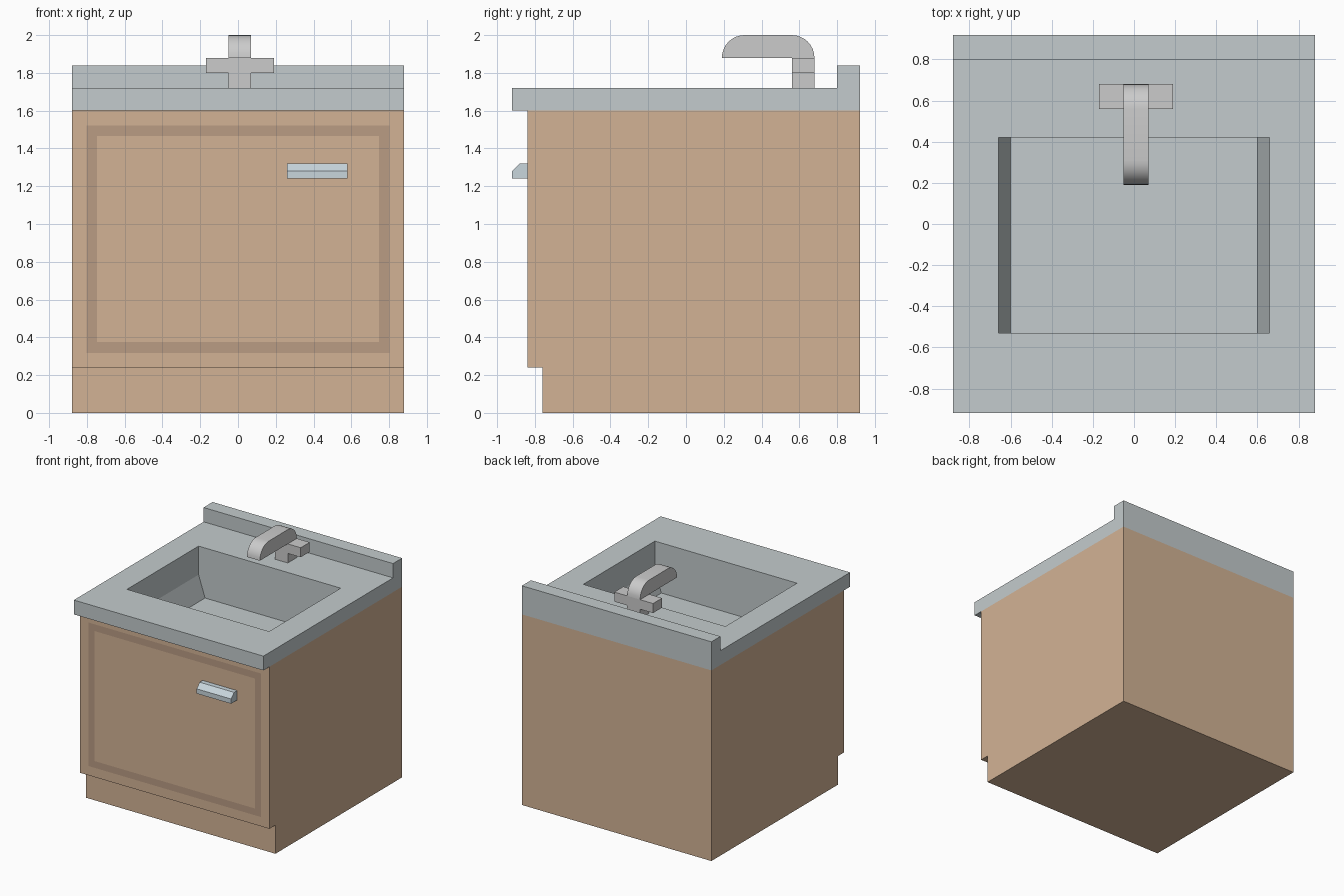
import bpy, bmesh, math
from mathutils import Vector

if "Cube" in bpy.data.objects:
    bpy.data.objects.remove(bpy.data.objects["Cube"], do_unlink=True)


def material(name, color):
    mat = bpy.data.materials.new(name)
    mat.use_nodes = True
    mat.diffuse_color = (*color, 1)
    mat.node_tree.nodes["Principled BSDF"].inputs["Base Color"].default_value = (*color, 1)
    return mat


wood = material("wood", (0.65, 0.45, 0.30))
dark_wood = material("dark_wood", (0.49, 0.335, 0.23))
stone = material("stone", (0.55, 0.60, 0.61))
steel = material("steel", (0.58, 0.67, 0.72))
chrome = material("chrome", (0.68, 0.70, 0.69))


def prism(name, profile, axis, start, end, *mats):
    """Extrude a (horizontal, z) profile along the x or y axis."""
    bm = bmesh.new()

    def place(h, z, along):
        return Vector((along, h, z)) if axis == "x" else Vector((h, along, z))

    face = bm.faces.new([bm.verts.new(place(h, z, start)) for h, z in profile])
    extruded = bmesh.ops.extrude_face_region(bm, geom=[face], use_keep_orig=True)["geom"]
    moved = [v for v in extruded if isinstance(v, bmesh.types.BMVert)]
    bmesh.ops.translate(bm, verts=moved, vec=place(0, 0, end - start))
    bmesh.ops.recalc_face_normals(bm, faces=bm.faces)
    mesh = bpy.data.meshes.new(name)
    bm.to_mesh(mesh)
    bm.free()
    obj = bpy.data.objects.new(name, mesh)
    bpy.context.collection.objects.link(obj)
    for mat in mats:
        mesh.materials.append(mat)
    return obj


def activate(obj):
    bpy.ops.object.select_all(action="DESELECT")
    obj.select_set(True)
    bpy.context.view_layer.objects.active = obj


WIDTH, FRONT, BACK = 0.88, -0.84, 0.92
SINK_X, SINK_FRONT, SINK_BACK = 0.66, -0.53, 0.42
UNDER, TOP = 1.60, 1.72

# Cabinet with a toe kick, open under the counter to hold the basin
cabinet = prism("cabinet", [(-0.76, 0), (BACK, 0), (BACK, UNDER), (FRONT, UNDER),
                            (FRONT, 0.24), (-0.76, 0.24)], "x", -WIDTH, WIDTH, wood, dark_wood)
bm = bmesh.new()
bm.from_mesh(cabinet.data)
lid = [f for f in bm.faces if f.normal.z > 0.9 and f.calc_center_median().z > 1]
bmesh.ops.delete(bm, geom=lid, context="FACES_ONLY")

# Darker band inlaid in the door
door = max((f for f in bm.faces if f.normal.y < -0.9), key=lambda f: f.calc_area())
bmesh.ops.inset_individual(bm, faces=[door], thickness=0.11)
band = bmesh.ops.inset_individual(bm, faces=[door], thickness=0.08)["faces"]
for f in band:
    f.material_index = 1
door.material_index = 0
bm.to_mesh(cabinet.data)
bm.free()

# Countertop with backsplash and sink opening
counter = prism("countertop", [(-0.92, UNDER), (BACK, UNDER), (BACK, 1.84), (0.80, 1.84),
                               (0.80, TOP), (-0.92, TOP)], "x", -WIDTH, WIDTH, stone)
cutter = prism("sink_cutter", [(-SINK_X, 1.4), (SINK_X, 1.4), (SINK_X, 1.9), (-SINK_X, 1.9)],
               "y", SINK_FRONT, SINK_BACK, stone)
cutter.hide_render = True
cut = counter.modifiers.new("opening", "BOOLEAN")
cut.operation = "DIFFERENCE"
cut.solver = "EXACT"
cut.object = cutter
activate(counter)
bpy.ops.object.modifier_apply(modifier=cut.name)
bpy.data.objects.remove(cutter, do_unlink=True)

# Basin shell: straight upper walls, tapered lower sides, open top
basin = prism("basin", [(-SINK_X, UNDER), (-SINK_X, 1.48), (-0.60, 1.30), (0.60, 1.30),
                        (SINK_X, 1.48), (SINK_X, UNDER)], "y", SINK_FRONT, SINK_BACK, stone)
bm = bmesh.new()
bm.from_mesh(basin.data)
bmesh.ops.delete(bm, geom=[f for f in bm.faces if f.normal.z > 0.9], context="FACES_ONLY")
bmesh.ops.reverse_faces(bm, faces=bm.faces)
bm.to_mesh(basin.data)
bm.free()

# Door handle with a bevelled top
prism("door_handle", [(FRONT, 1.24), (-0.92, 1.24), (-0.92, 1.28), (-0.88, 1.32),
                      (FRONT, 1.32)], "x", 0.26, 0.58, steel)

# Tap body: a T-shaped block
MID = 0.01
tee = [(0.06, TOP), (0.06, 1.80), (0.18, 1.80), (0.18, 1.88)]
outline = [(MID + x, z) for x, z in tee] + [(MID - x, z) for x, z in reversed(tee)]
prism("tap_body", outline, "y", 0.56, 0.68, chrome)

# Tap spout with rounded upper corners
RADIUS, STEPS = 0.12, 8


def corner(center_y, first_angle):
    angles = [first_angle + math.pi / 2 * i / STEPS for i in range(STEPS + 1)]
    return [(center_y + RADIUS * math.cos(a), 1.88 + RADIUS * math.sin(a)) for a in angles]


spout = prism("tap_spout", corner(0.68 - RADIUS, 0) + corner(0.19 + RADIUS, math.pi / 2),
              "x", MID - 0.06, MID + 0.06, chrome)
activate(spout)
bpy.ops.object.shade_smooth_by_angle(angle=math.radians(30))
